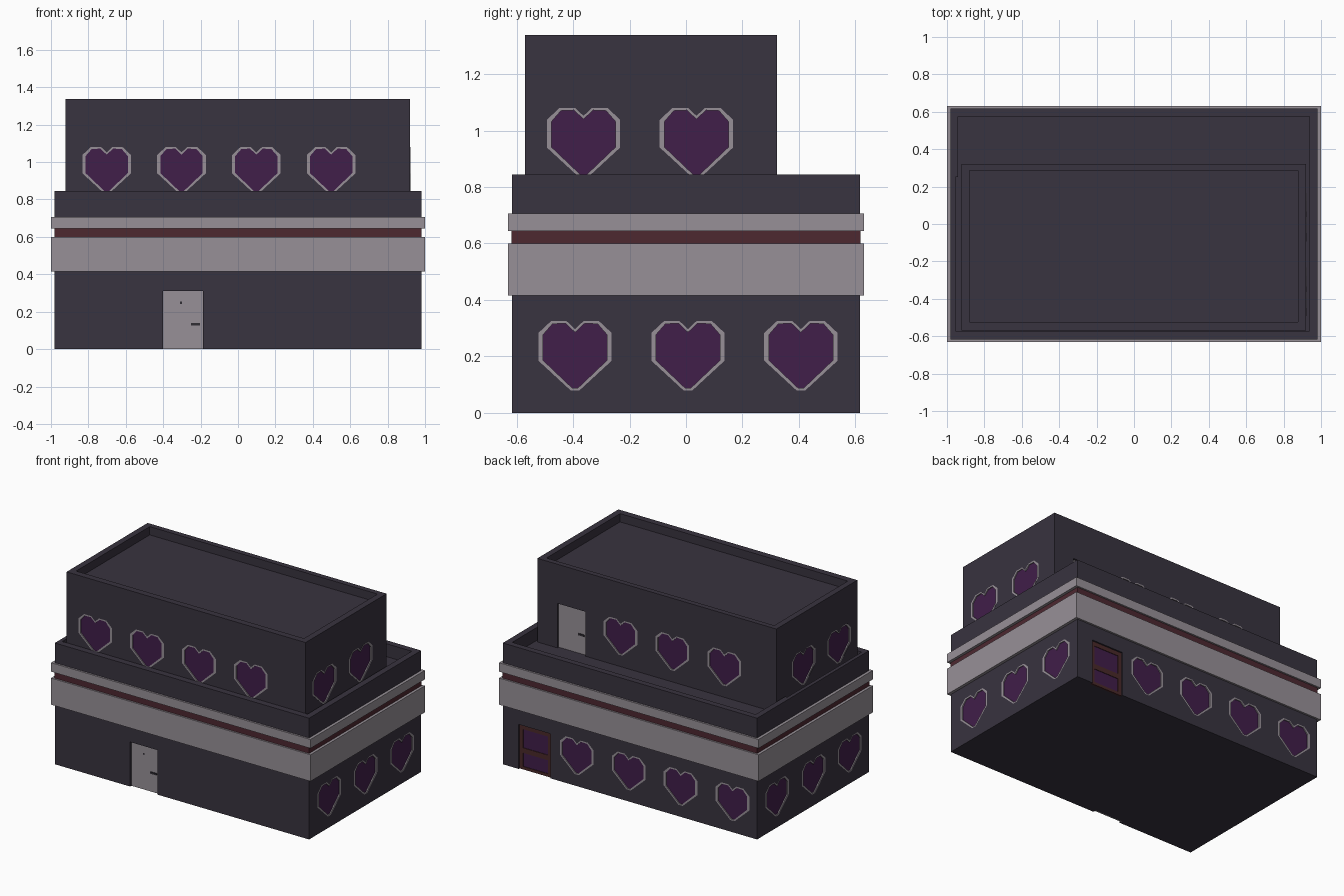
import bpy, bmesh

if "Cube" in bpy.data.objects:
    bpy.data.objects.remove(bpy.data.objects["Cube"])


def material(name, rgb):
    m = bpy.data.materials.new(name)
    m.diffuse_color = (*rgb, 1)
    m.use_nodes = True
    m.node_tree.nodes["Principled BSDF"].inputs["Base Color"].default_value = m.diffuse_color
    return m


WALL = material("charcoal wall", (0.040, 0.033, 0.050))
GREY = material("light grey trim", (0.31, 0.28, 0.31))
RED = material("dark red stripe", (0.074, 0.021, 0.030))
PURPLE = material("purple glass", (0.052, 0.013, 0.068))
BROWN = material("brown door frame", (0.068, 0.022, 0.022))
DARK = material("dark handle", (0.03, 0.026, 0.034))


def rect(u0, u1, v0, v1):
    return [(u0, v0), (u1, v0), (u1, v1), (u0, v1)]


def prism(bm, pts, place, d0, d1):
    """Solid from a 2D outline, extruded between depths d0 and d1."""
    a = [bm.verts.new(place(u, v, d0)) for u, v in pts]
    b = [bm.verts.new(place(u, v, d1)) for u, v in pts]
    bm.faces.new(a)
    bm.faces.new(b)
    n = len(pts)
    for i in range(n):
        j = (i + 1) % n
        bm.faces.new((a[i], a[j], b[j], b[i]))


def ring(bm, outer, inner, place, d0, d1):
    """Hollow frame between two outlines with equal point counts."""
    loops = [[bm.verts.new(place(u, v, d)) for u, v in pts]
             for pts, d in ((outer, d0), (outer, d1), (inner, d1), (inner, d0))]
    n = len(outer)
    for k in range(4):
        p, q = loops[k], loops[(k + 1) % 4]
        for i in range(n):
            j = (i + 1) % n
            bm.faces.new((p[i], p[j], q[j], q[i]))


def finish(bm, name, mat):
    bmesh.ops.recalc_face_normals(bm, faces=bm.faces)
    me = bpy.data.meshes.new(name)
    bm.to_mesh(me)
    bm.free()
    me.materials.append(mat)
    ob = bpy.data.objects.new(name, me)
    bpy.context.collection.objects.link(ob)
    return ob


def flat(u, v, d):
    return (u, v, d)


def block(name, mat, x0, x1, y0, y1, z0, z1):
    bm = bmesh.new()
    prism(bm, rect(x0, x1, y0, y1), flat, z0, z1)
    return finish(bm, name, mat)


def walls(x, y0, y1):
    """Placement for each wall: u runs along the wall, v is height, d is outward."""
    return {
        "front": lambda u, v, d: (u, y0 - d, v),
        "back": lambda u, v, d: (u, y1 + d, v),
        "right": lambda u, v, d: (x + d, u, v),
        "left": lambda u, v, d: (-x - d, u, v),
    }


def heart(half, u0, v0):
    full = half + [(-u, v) for u, v in reversed(half[1:])]
    return [(u0 + u, v0 + v) for u, v in full]


HEART_OUT = [(0, .297), (.03, .325), (.085, .325), (.13, .283), (.13, .185), (.016, .08)]
HEART_IN = [(0, .285), (.034, .317), (.080, .315), (.113, .277), (.113, .186), (.010, .088)]


def storey(name, body, place, floor, hearts, doors, roof, roof_z):
    """Cut heart windows, door niches and the roof tray into one storey."""
    cut, rims, panes = bmesh.new(), bmesh.new(), bmesh.new()
    for side, centres in hearts.items():
        for c in centres:
            out, inn = heart(HEART_OUT, c, floor), heart(HEART_IN, c, floor)
            prism(cut, out, place[side], -.014, .02)
            ring(rims, out, inn, place[side], -.014, 0)
            prism(panes, out, place[side], -.015, -.007)
    for side, u0, u1, v0, v1 in doors:
        prism(cut, rect(u0, u1, v0, v1), place[side], -.022, .02)
    prism(cut, roof, flat, roof_z, roof_z + .3)
    cutter = finish(cut, name + "_cutter", WALL)
    cutter.hide_render = True
    mod = body.modifiers.new("openings", 'BOOLEAN')
    mod.operation, mod.solver, mod.object = 'DIFFERENCE', 'EXACT', cutter
    bpy.context.view_layer.objects.active = body
    bpy.ops.object.modifier_apply(modifier=mod.name)
    bpy.data.objects.remove(cutter)
    finish(rims, name + "_heart_rims", GREY)
    finish(panes, name + "_heart_panes", PURPLE)


def panel(name, mat, place, u0, u1, v0, v1, d0, d1):
    bm = bmesh.new()
    prism(bm, rect(u0, u1, v0, v1), place, d0, d1)
    return finish(bm, name, mat)


# Lower storey
lower = block("lower_storey", WALL, -.98, .98, -.617, .617, 0, .845)
lw = walls(.98, -.617, .617)
storey("lower", lower, lw, 0,
       {"right": [-.393, .007, .407], "left": [.395, -.005, -.405],
        "back": [.41, .01, -.39, -.79]},
       [("front", -.40, -.187, -.02, .31), ("back", .613, .858, -.02, .31)],
       [(-.955, -.572), (.937, -.572), (.937, .575), (-.94, .575), (-.94, .25), (-.955, .25)],
       .755)

# Upper storey
upper = block("upper_storey", WALL, -.922, .92, -.57, .322, .74, 1.338)
uw = walls(.921, -.57, .322)
storey("upper", upper, uw, .755,
       {"front": [-.702, -.302, .098, .498], "right": [-.363, .037],
        "left": [.02, -.37], "back": [.28, -.12, -.52]},
       [("back", .55, .766, .755, 1.065)],
       rect(-.88, .876, -.525, .285), 1.28)

# Bands around the building
block("wide_band", GREY, -1, 1, -.63, .63, .415, .60)
block("narrow_band", GREY, -1, 1, -.63, .63, .645, .707)
block("red_stripe", RED, -.981, .981, -.618, .618, .60, .645)

# Grey doors with handles and a peephole
panel("front_door", GREY, lw["front"], -.40, -.187, 0, .31, -.023, -.014)
panel("front_door_handle", DARK, lw["front"], -.25, -.203, .127, .139, -.015, -.007)
panel("front_door_peephole", DARK, lw["front"], -.309, -.299, .242, .254, -.015, -.012)
panel("terrace_door", GREY, uw["back"], .55, .766, .755, 1.065, -.023, -.014)
panel("terrace_door_handle", DARK, uw["back"], .565, .612, .882, .894, -.015, -.007)

# Brown back door with two glass panels
bm = bmesh.new()
prism(bm, rect(.613, .858, 0, .31), lw["back"], -.023, -.018)
for r in (rect(.613, .640, 0, .31), rect(.831, .858, 0, .31), rect(.640, .831, .28, .31),
          rect(.640, .831, .115, .15), rect(.640, .831, 0, .02)):
    prism(bm, r, lw["back"], -.02, -.010)
finish(bm, "back_door_frame", BROWN)
panel("back_door_upper_glass", PURPLE, lw["back"], .640, .831, .15, .28, -.02, -.014)
panel("back_door_lower_glass", PURPLE, lw["back"], .640, .831, .02, .115, -.02, -.014)
